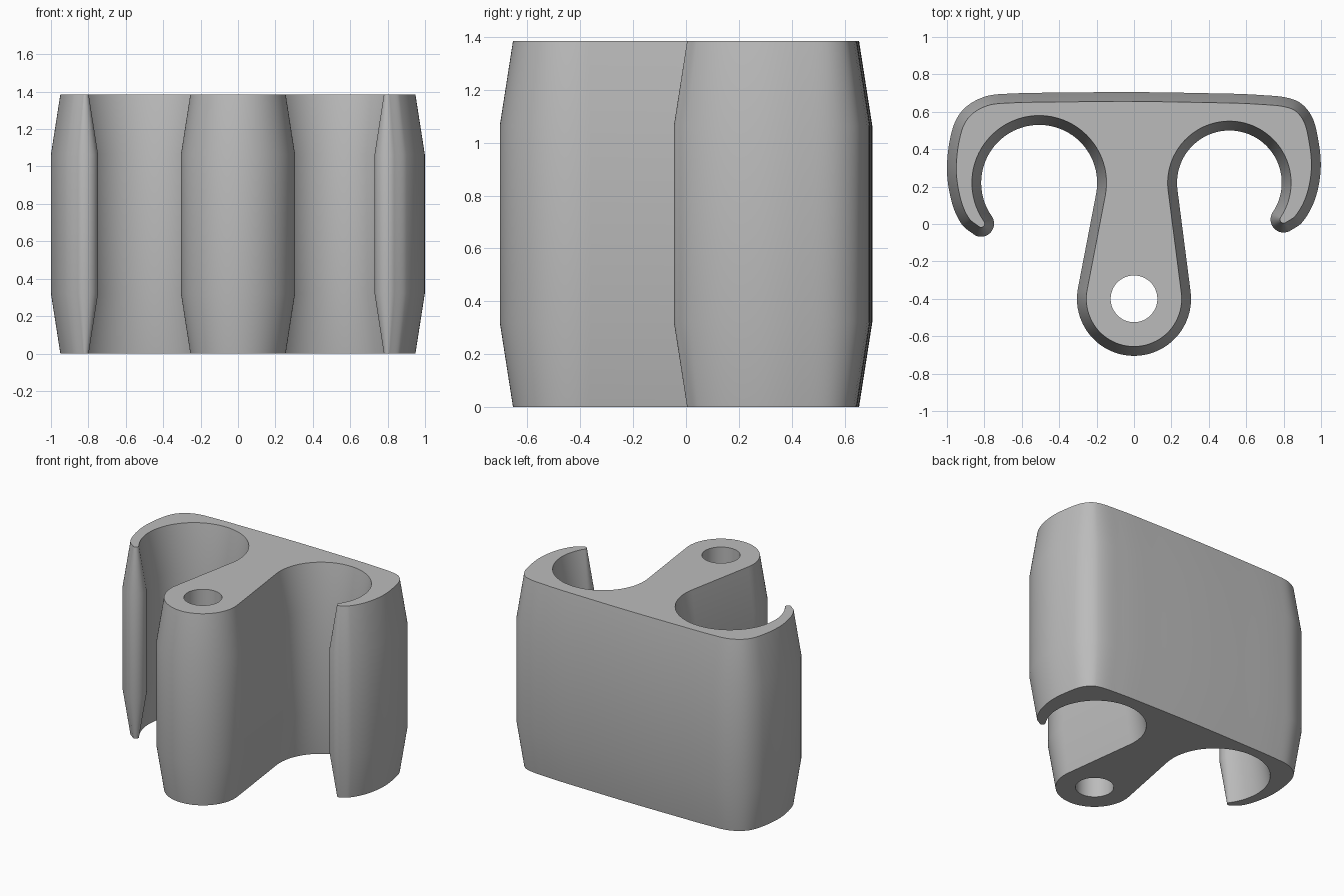
import bpy, bmesh
from math import sin, cos, acos, atan2, radians, pi
from mathutils import Vector
from mathutils.geometry import interpolate_bezier

if "Cube" in bpy.data.objects:
    bpy.data.objects.remove(bpy.data.objects["Cube"])

HEIGHT, TAPER, INSET = 1.385, 0.32, 0.05
STEM, STEM_R, HOLE_R = Vector((0, -0.4)), 0.305, 0.125
TIP_R = 0.07


def polar(c, r, a):
    return c + Vector((cos(a), sin(a))) * r


def arc(c, r, a0, a1, n):
    return [polar(c, r, a0 + (a1 - a0) * i / n) for i in range(n + 1)]


def smooth_path(pts, steps=10):
    # Smooth curve through the inner points; the end points only guide direction
    t = [(pts[i + 1] - pts[i - 1]).normalized() for i in range(1, len(pts) - 1)]
    p, out = pts[1:-1], []
    for a, b, ta, tb in zip(p, p[1:], t, t[1:]):
        h = (b - a).length / 3
        out += interpolate_bezier(a, a + ta * h, b - tb * h, b, steps + 1)[1:]
    return [Vector(v[:2]) for v in out[:-1]]


def hook(c, r, side, lip):
    # Concave hook pocket running from the stem tangent to the rounded tip.
    # Worked out for the +x side and mirrored by the side factor.
    c = Vector((c[0] * side, c[1]))
    d = STEM - c
    tangent = atan2(d.y, d.x) - acos((r + STEM_R) / d.length)
    tip = polar(c, r + TIP_R, lip)
    pocket = arc(c, r, tangent + 2 * pi, lip, 48)
    end = arc(tip, TIP_R, lip + pi, radians(295), 16)
    pts = pocket + end[1:]
    return [Vector((p.x * side, p.y)) for p in pts], tangent + pi


right, a_right = hook((0.51, 0.22), 0.28, 1, radians(-34))
left, a_left = hook((-0.507, 0.22), 0.31, -1, radians(-35))
left.reverse()

# Outer back contour from one hook tip to the other
back = [(0.90, 0.01), (0.967, 0.13), (0.998, 0.29), (0.985, 0.45), (0.945, 0.585),
        (0.86, 0.663), (0.67, 0.69), (0.35, 0.70), (0, 0.705), (-0.35, 0.703),
        (-0.667, 0.697), (-0.80, 0.68), (-0.91, 0.615), (-0.97, 0.51), (-1.0, 0.30),
        (-0.975, 0.12), (-0.922, 0)]
back = smooth_path(right[-2:] + [Vector(p) for p in back] + left[:2])

# Rounded stem end, joined to the pockets by straight tangent lines
a_right = (a_right + pi) % (2 * pi) - pi
a_left = pi - ((a_left + pi) % (2 * pi) - pi)
stem = arc(STEM, STEM_R, a_left, a_right + 2 * pi, 48)
outline = stem + right + back + left


def inset(pts, dist):
    res = []
    for i, p in enumerate(pts):
        a = (p - pts[i - 1]).normalized()
        b = (pts[(i + 1) % len(pts)] - p).normalized()
        t = (a + b).normalized()
        res.append(p + Vector((-t.y, t.x)) * dist)
    return res


def ring(bm, pts, z):
    return [bm.verts.new((p.x, p.y, z)) for p in pts]


def bridge(bm, lower, upper):
    n = len(lower)
    for i in range(n):
        j = (i + 1) % n
        bm.faces.new((lower[i], lower[j], upper[j], upper[i]))


# Tapered body with a straight bore
bm = bmesh.new()
small = inset(outline, INSET)
levels = [(small, 0), (outline, TAPER), (outline, HEIGHT - TAPER), (small, HEIGHT)]
shell = [ring(bm, pts, z) for pts, z in levels]
for lo, hi in zip(shell, shell[1:]):
    bridge(bm, lo, hi)
circle = arc(STEM, HOLE_R, 0, 2 * pi, 48)[:-1]
bore = [ring(bm, circle, z) for z in (0, HEIGHT)]
bridge(bm, bore[1], bore[0])

# Flat end caps around the bore
for outer, inner in ((shell[0], bore[0]), (shell[-1], bore[1])):
    edges = [bm.edges.get((r[i - 1], r[i])) for r in (outer, inner) for i in range(len(r))]
    bmesh.ops.triangle_fill(bm, use_beauty=True, use_dissolve=False, edges=edges)
bmesh.ops.recalc_face_normals(bm, faces=bm.faces)

mesh = bpy.data.meshes.new("double_hook_body")
bm.to_mesh(mesh)
bm.free()
body = bpy.data.objects.new("double_hook_body", mesh)
bpy.context.collection.objects.link(body)

# Plain grey plastic
grey = bpy.data.materials.new("plain_grey")
grey.use_nodes = True
colour = (0.5, 0.5, 0.5, 1)
grey.diffuse_color = colour
grey.node_tree.nodes["Principled BSDF"].inputs["Base Color"].default_value = colour
mesh.materials.append(grey)

bpy.context.view_layer.objects.active = body
body.select_set(True)
bpy.ops.object.shade_smooth_by_angle(angle=radians(30))
